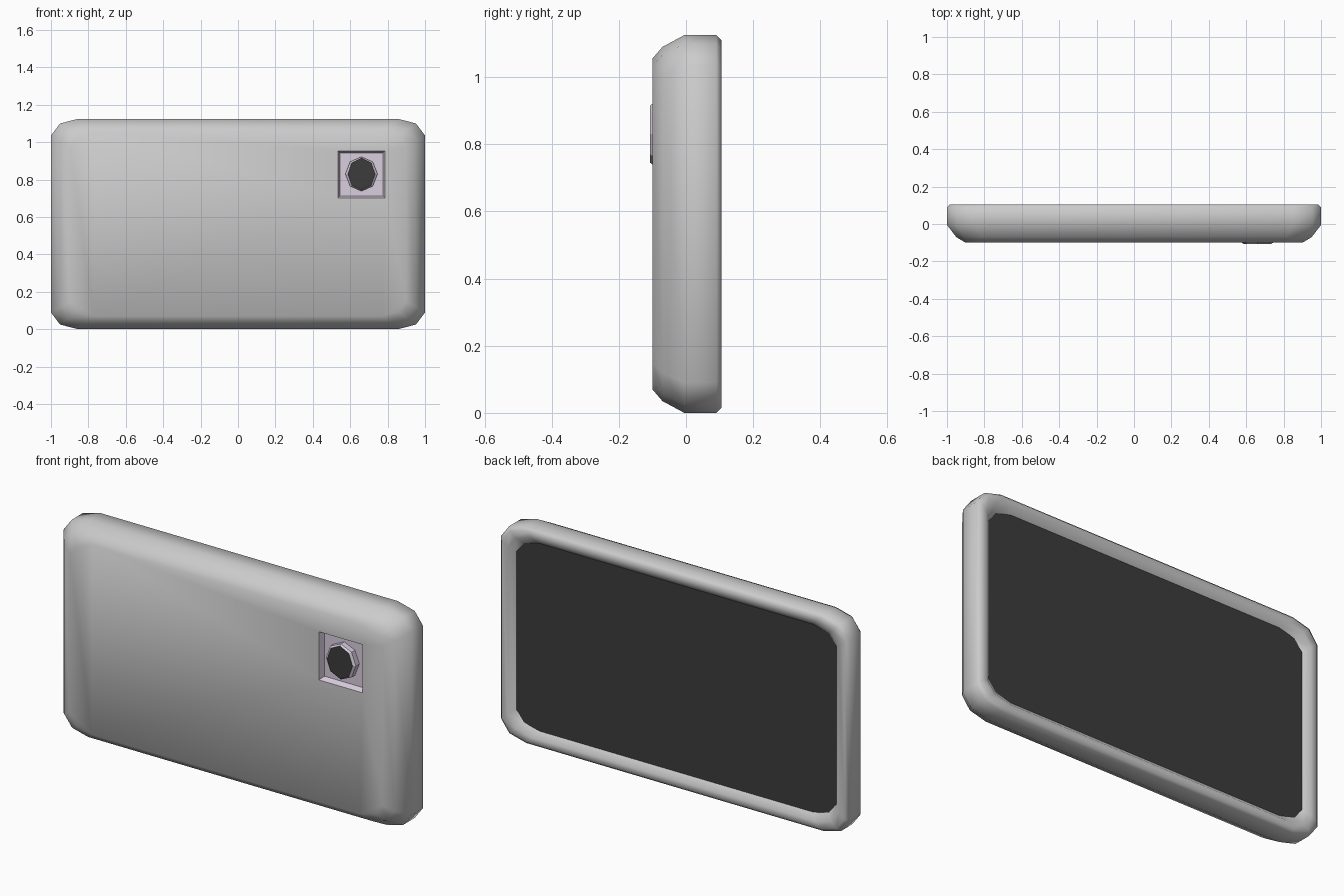
import bpy, bmesh, math

if "Cube" in bpy.data.objects:
    bpy.data.objects.remove(bpy.data.objects["Cube"])

MID_Z = 0.5625


def material(name, rgb):
    m = bpy.data.materials.new(name)
    m.diffuse_color = (*rgb, 1)
    m.use_nodes = True
    m.node_tree.nodes["Principled BSDF"].inputs["Base Color"].default_value = m.diffuse_color
    return m


dark = material("dark_glass", (0.045, 0.045, 0.045))
lilac = material("pale_lilac", (0.70, 0.62, 0.74))


def outline(ix, iz, y):
    """Rounded rectangle, inset by ix and iz, counter-clockwise from the front."""
    corner = [(1, 0.84), (0.952, 0.955), (0.855, 1)]
    pts = []
    for sx, sz, step in ((1, 1, 1), (-1, 1, -1), (-1, -1, 1), (1, -1, -1)):
        for u, v in corner[::step]:
            pts.append((sx * u * (1 - ix), y, MID_Z + sz * v * (MID_Z - iz)))
    return pts


def square(r, y):
    return [(0.66 + sx * r, y, 0.8275 + sz * r)
            for sx, sz in ((1, 1), (-1, 1), (-1, -1), (1, -1))]


def octagon(rx, rz, y):
    return [(0.66 + rx * math.cos(i * math.pi / 4), y,
             0.83 + rz * math.sin(i * math.pi / 4)) for i in range(8)]


def skin(bm, loops):
    """Join successive loops (front to back) with quads."""
    rings = [[bm.verts.new(p) for p in loop] for loop in loops]
    for a, b in zip(rings, rings[1:]):
        for i in range(len(a)):
            j = (i + 1) % len(a)
            bm.faces.new((a[j], a[i], b[i], b[j]))
    return rings


def finish(bm, name, mats=(), smooth=False):
    me = bpy.data.meshes.new(name)
    for f in bm.faces:
        f.smooth = smooth
    bm.to_mesh(me)
    bm.free()
    for m in mats:
        me.materials.append(m)
    ob = bpy.data.objects.new(name, me)
    bpy.context.collection.objects.link(ob)
    return ob


# Case: swept rounded outline, front panel with a square opening
bm = bmesh.new()
rings = skin(bm, [outline(*p) for p in (
    (0.10, 0.07, -0.10), (0.05, 0.035, -0.07), (0, 0, -0.005), (0, 0, 0.09),
    (0.015, 0.015, 0.105), (0.05, 0.045, 0.105), (0.08, 0.075, 0.078))])
hole = [bm.verts.new(p) for p in square(0.125, -0.10)]
edges = [bm.edges.new((hole[i], hole[(i + 1) % 4])) for i in range(4)]
front = rings[0]
edges += [bm.edges.get((front[i], front[(i + 1) % 12])) for i in range(12)]
fill = bmesh.ops.triangle_fill(bm, edges=edges, use_beauty=True, normal=(0, -1, 0))
bm.normal_update()
for f in fill["geom"]:
    if isinstance(f, bmesh.types.BMFace) and f.normal.y > 0:
        f.normal_flip()
finish(bm, "case", smooth=True)

# Screen on the back, sunk inside the rim
bm = bmesh.new()
bm.faces.new([bm.verts.new(p) for p in reversed(outline(0.08, 0.075, 0.078))])
finish(bm, "screen", [dark])

# Camera recess: sloped walls and floor
bm = bmesh.new()
rings = skin(bm, [square(0.125, -0.10), square(0.114, -0.07)])
bm.faces.new(rings[-1])
bm.normal_update()
for f in bm.faces:
    # walls face the middle of the recess
    c = f.calc_center_median()
    if f.normal.x * (0.66 - c.x) + f.normal.z * (0.8275 - c.z) - f.normal.y * 0.01 < 0:
        f.normal_flip()
finish(bm, "camera_recess", [lilac])

# Camera lens: eight-sided barrel with a dark front glass
bm = bmesh.new()
rings = skin(bm, [octagon(0.073, 0.085, -0.107), octagon(0.086, 0.092, -0.098),
                  octagon(0.086, 0.092, -0.07)])
bm.faces.new(rings[0]).material_index = 1
finish(bm, "camera_lens", [lilac, dark])
